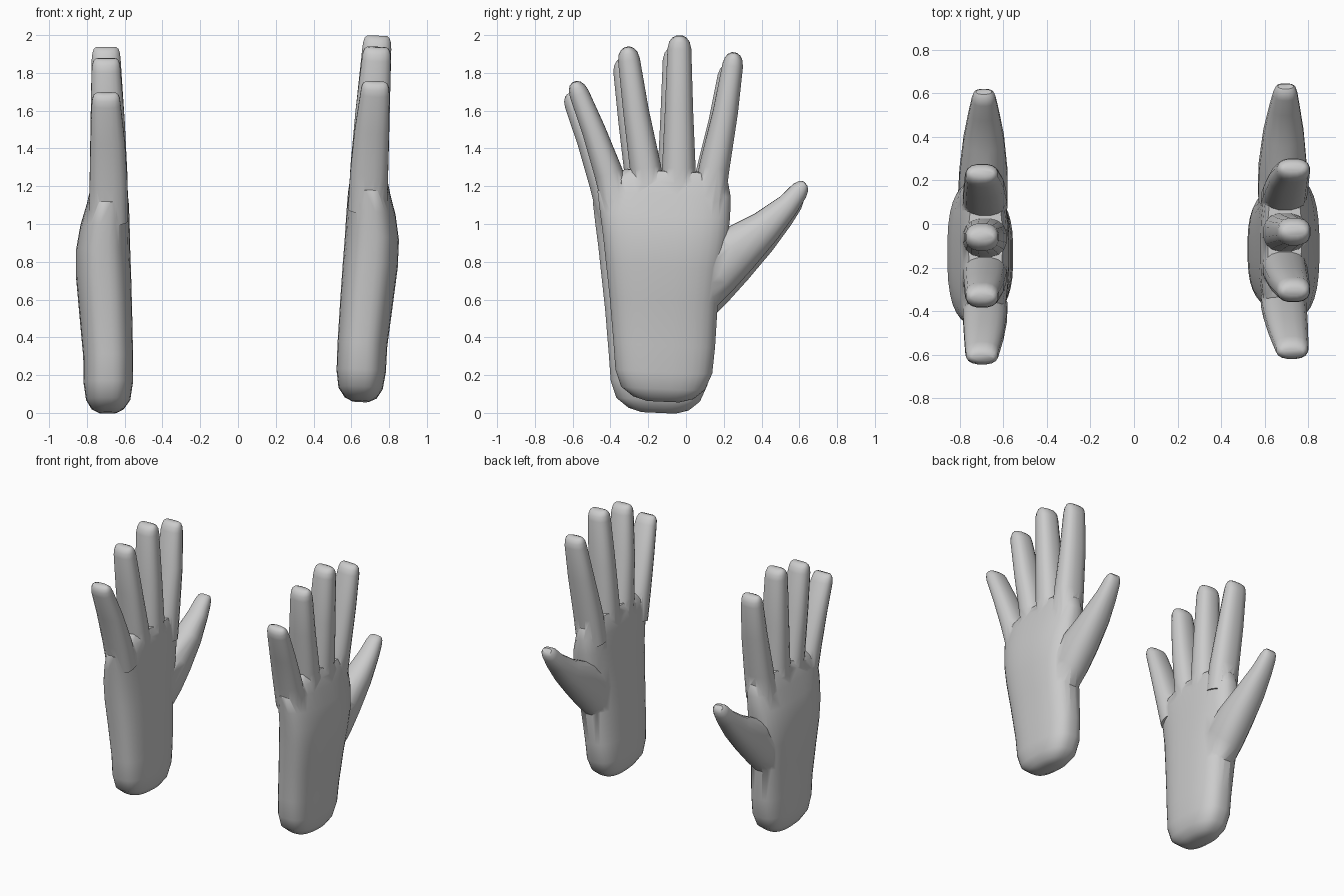
import bpy, bmesh
from math import cos, sin, pi, radians
from mathutils import Vector, Matrix

if "Cube" in bpy.data.objects:
    bpy.data.objects.remove(bpy.data.objects["Cube"])


def loft(name, rings, sides, power):
    """Rings are (y, z, half width in the hand plane, x centre, half thickness)."""
    axis = Vector((0, rings[-1][0] - rings[0][0], rings[-1][1] - rings[0][1])).normalized()
    across = Vector((0, axis.z, -axis.y))
    bm = bmesh.new()
    loops = []
    for y, z, w, x, t in rings:
        loop = []
        for i in range(sides):
            a = 2 * pi * (i + 0.5) / sides
            c, s = cos(a), sin(a)
            pc = abs(c) ** (2 / power) * (1 if c > 0 else -1)
            ps = abs(s) ** (2 / power) * (1 if s > 0 else -1)
            loop.append(bm.verts.new(Vector((x + t * ps, y, z)) + across * w * pc))
        loops.append(loop)
    for a, b in zip(loops, loops[1:]):
        for i in range(sides):
            j = (i + 1) % sides
            bm.faces.new((a[i], a[j], b[j], b[i]))
    bm.faces.new(loops[0][::-1])
    bm.faces.new(loops[-1])
    bmesh.ops.recalc_face_normals(bm, faces=bm.faces)
    me = bpy.data.meshes.new(name)
    bm.to_mesh(me)
    bm.free()
    ob = bpy.data.objects.new(name, me)
    bpy.context.collection.objects.link(ob)
    return ob


# Palm and rounded wrist: z, y min, y max, x min, x max
palm = [(0.06, -0.21, -0.03, 0.645, 0.735), (0.08, -0.28, 0.04, 0.605, 0.775),
        (0.13, -0.345, 0.10, 0.57, 0.805), (0.22, -0.375, 0.14, 0.556, 0.818),
        (0.36, -0.385, 0.155, 0.555, 0.82), (0.60, -0.405, 0.17, 0.56, 0.842),
        (0.78, -0.425, 0.195, 0.565, 0.858), (0.92, -0.44, 0.22, 0.57, 0.858),
        (1.05, -0.457, 0.235, 0.573, 0.835), (1.16, -0.47, 0.238, 0.577, 0.802),
        (1.23, -0.42, 0.225, 0.585, 0.785), (1.28, -0.32, 0.19, 0.605, 0.76)]
hand = loft("right_hand", [((a + b) / 2, z, (b - a) / 2, (c + d) / 2, (d - c) / 2)
                           for z, a, b, c, d in palm], 32, 2.7)

# Fingers: y, z, half width at root, knuckle, and near the tip
fingers = {
    "index_finger": [(0.12, 1.10, 0.085), (0.15, 1.30, 0.082), (0.21, 1.60, 0.067), (0.247, 1.84, 0.056)],
    "middle_finger": [(-0.04, 1.10, 0.09), (-0.038, 1.30, 0.09), (-0.037, 1.60, 0.076), (-0.035, 1.93, 0.064)],
    "ring_finger": [(-0.185, 1.10, 0.088), (-0.215, 1.30, 0.084), (-0.265, 1.60, 0.069), (-0.302, 1.87, 0.059)],
    "little_finger": [(-0.355, 1.08, 0.085), (-0.41, 1.27, 0.077), (-0.49, 1.50, 0.063), (-0.565, 1.69, 0.053)],
}
parts = []
for name, pts in fingers.items():
    depth = [(0.685, 0.105), (0.685, 0.102), (0.69, 0.092), (0.698, 0.078)]
    rings = [(y, z, w, x, t) for (y, z, w), (x, t) in zip(pts, depth)]
    # rounded fingertip continuing along the last segment
    d = (Vector(pts[3][:2]) - Vector(pts[2][:2])).normalized()
    y, z, w = pts[3]
    for step, k, kt in ((0.035, 0.86, 0.95), (0.057, 0.6, 0.85), (0.068, 0.28, 0.68)):
        rings.append((y + d.x * step, z + d.y * step, w * k, 0.698, 0.078 * kt))
    parts.append(loft(name, rings, 16, 2.4))

# Thumb
parts.append(loft("thumb", [(0.05, 0.66, 0.15, 0.70, 0.105), (0.15, 0.76, 0.15, 0.695, 0.115),
                            (0.26, 0.86, 0.135, 0.692, 0.112), (0.42, 0.985, 0.092, 0.69, 0.094),
                            (0.54, 1.10, 0.062, 0.69, 0.07), (0.60, 1.175, 0.05, 0.69, 0.056),
                            (0.622, 1.202, 0.036, 0.69, 0.048), (0.632, 1.214, 0.017, 0.69, 0.036)], 16, 2.3))

# Merge digits into the palm
bpy.context.view_layer.objects.active = hand
for part in parts:
    mod = hand.modifiers.new("union", 'BOOLEAN')
    mod.operation = 'UNION'
    mod.solver = 'EXACT'
    mod.object = part
    bpy.ops.object.modifier_apply(modifier=mod.name)
for part in parts:
    bpy.data.objects.remove(part, do_unlink=True)

# Mirrored left hand, slightly lower; right hand leans outward a little
left = bpy.data.objects.new("left_hand", hand.data.copy())
bpy.context.collection.objects.link(left)
left.data.transform(Matrix.Translation((0, -0.025, -0.06)) @ Matrix.Scale(-1, 4, (1, 0, 0)))
left.data.flip_normals()
pivot = Vector((0.69, 0, 1.05))
hand.data.transform(Matrix.Translation(pivot) @ Matrix.Rotation(radians(2.4), 4, 'Y') @ Matrix.Translation(-pivot))

for ob in (hand, left):
    ob.select_set(True)
bpy.ops.object.shade_smooth_by_angle(angle=radians(40))
